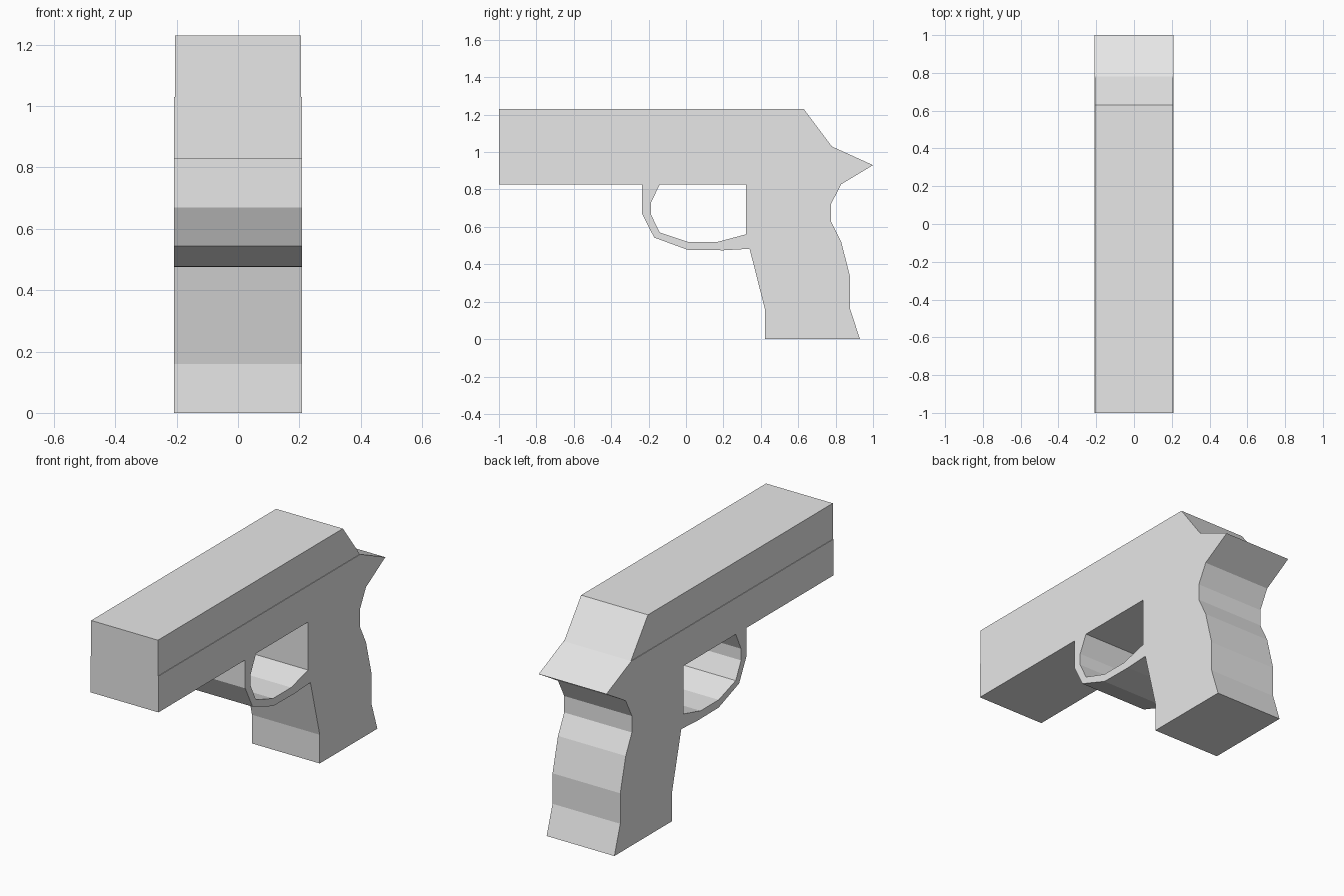
import bpy
import bmesh
from mathutils import Matrix

if "Cube" in bpy.data.objects:
    bpy.data.objects.remove(bpy.data.objects["Cube"])

grey = bpy.data.materials.new("light grey")
grey.diffuse_color = (0.8, 0.8, 0.8, 1)
grey.use_nodes = True
grey.node_tree.nodes["Principled BSDF"].inputs["Base Color"].default_value = grey.diffuse_color

# Local profile axes (x, y, depth) become world (y, z, x)
SIDE = Matrix(((0, 0, 1, 0), (1, 0, 0, 0), (0, 1, 0, 0), (0, 0, 0, 1)))


def extruded(name, loops, half_width):
    """Extrude closed side profiles of (y, z) points; inner loops become holes."""
    curve = bpy.data.curves.new(name + "_profile", 'CURVE')
    curve.dimensions = '2D'
    curve.fill_mode = 'BOTH'
    curve.extrude = half_width
    for pts in loops:
        spline = curve.splines.new('POLY')
        spline.points.add(len(pts) - 1)
        for p, (y, z) in zip(spline.points, pts):
            p.co = (y, z, 0, 1)
        spline.use_cyclic_u = True
    helper = bpy.data.objects.new(name + "_helper", curve)
    bpy.context.collection.objects.link(helper)
    bpy.context.view_layer.update()
    dg = bpy.context.evaluated_depsgraph_get()
    mesh = bpy.data.meshes.new_from_object(helper.evaluated_get(dg))
    bpy.data.objects.remove(helper)

    # Weld caps to walls, turn upright, and keep every face flat
    bm = bmesh.new()
    bm.from_mesh(mesh)
    bmesh.ops.transform(bm, matrix=SIDE, verts=bm.verts)
    bmesh.ops.remove_doubles(bm, verts=bm.verts, dist=0.0005)
    bmesh.ops.recalc_face_normals(bm, faces=bm.faces)
    for f in bm.faces:
        f.smooth = False
        f.material_index = 0
    bm.to_mesh(mesh)
    bm.free()
    mesh.materials.clear()
    mesh.materials.append(grey)
    obj = bpy.data.objects.new(name, mesh)
    bpy.context.collection.objects.link(obj)
    return obj


# Lower body with grip, rear spur and finger guard
body = [(-1, 1.03), (-1, 0.828), (-0.235, 0.828), (-0.235, 0.67), (-0.17, 0.543),
        (0.01, 0.477), (0.20, 0.475), (0.34, 0.483), (0.422, 0.16), (0.422, 0),
        (0.93, 0), (0.878, 0.16), (0.878, 0.33), (0.83, 0.52), (0.775, 0.63),
        (0.775, 0.722), (0.83, 0.828), (1, 0.93), (0.78, 1.03)]
guard_opening = [(-0.14, 0.828), (0.32, 0.828), (0.32, 0.56), (0.17, 0.52),
                 (0.01, 0.52), (-0.14, 0.57), (-0.187, 0.665), (-0.187, 0.73)]
extruded("lower_body", [body, guard_opening], 0.209)

# Upper slide, slightly narrower so a fine seam shows
slide = [(-1, 1.03), (0.78, 1.03), (0.63, 1.23), (-1, 1.23)]
extruded("upper_slide", [slide], 0.206)
